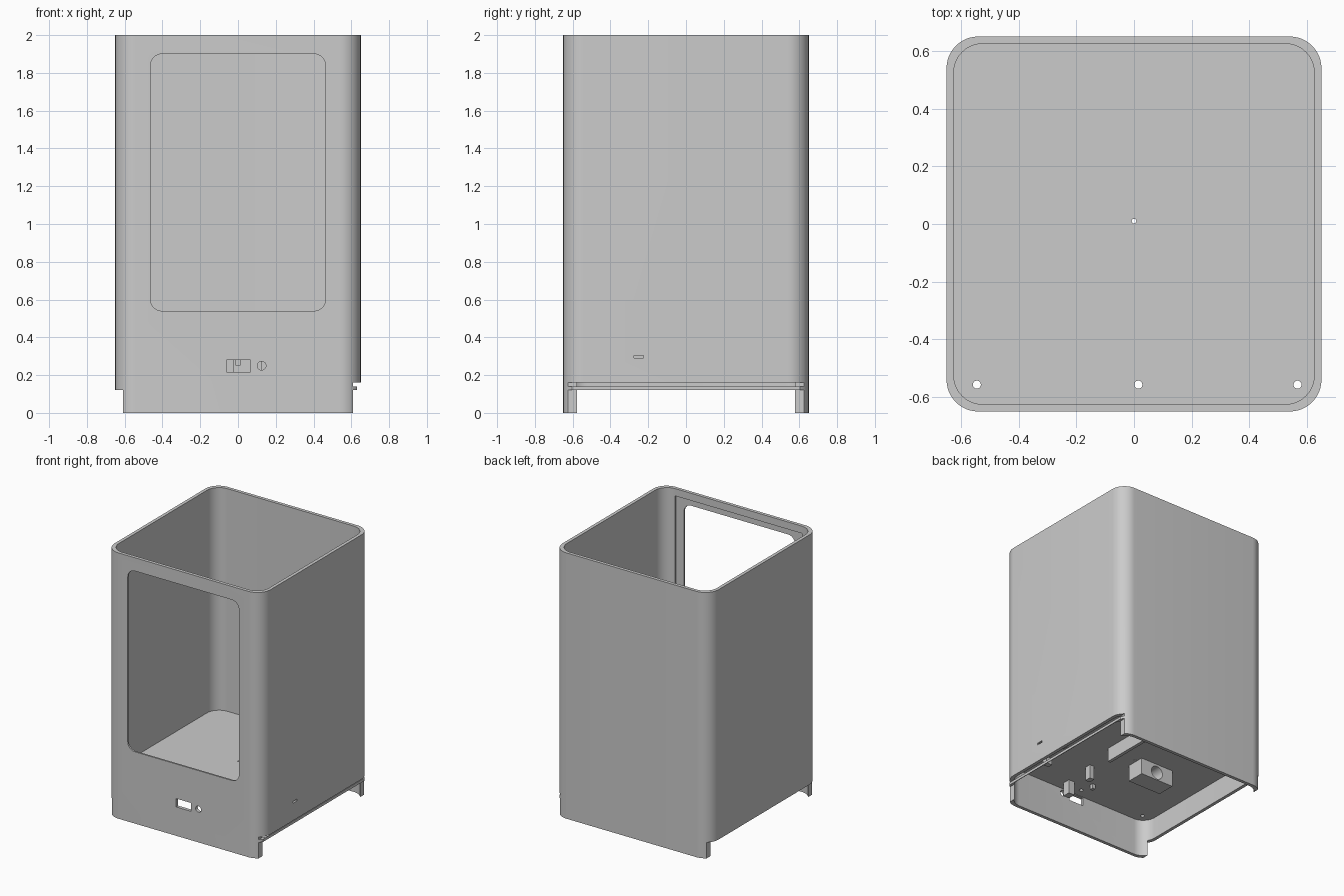
import bpy, bmesh, math
from mathutils import Matrix, Vector

cube = bpy.data.objects.get("Cube")
if cube:
    bpy.data.objects.remove(cube, do_unlink=True)

grey = bpy.data.materials.new("plain grey")
grey.use_nodes = True
colour = (0.6, 0.6, 0.6, 1)
grey.diffuse_color = colour
grey.node_tree.nodes["Principled BSDF"].inputs["Base Color"].default_value = colour

HALF, WALL, RADIUS = 0.65, 0.025, 0.11
FLOOR_LOW, FLOOR_TOP = 0.285, 0.325


def finish(name, bm):
    bmesh.ops.recalc_face_normals(bm, faces=bm.faces)
    mesh = bpy.data.meshes.new(name)
    bm.to_mesh(mesh)
    bm.free()
    mesh.materials.append(grey)
    obj = bpy.data.objects.new(name, mesh)
    bpy.context.collection.objects.link(obj)
    return obj


def rounded_prism(name, hx, hy, r, low, high, steps=12, matrix=Matrix()):
    """Extruded rounded rectangle, from low to high along local z."""
    bm = bmesh.new()
    verts = []
    for i, (sx, sy) in enumerate(((1, 1), (-1, 1), (-1, -1), (1, -1))):
        for k in range(steps + 1):
            a = math.pi / 2 * (i + k / steps)
            verts.append(bm.verts.new((sx * (hx - r) + r * math.cos(a),
                                       sy * (hy - r) + r * math.sin(a), low)))
    face = bm.faces.new(verts)
    new = bmesh.ops.extrude_face_region(bm, geom=[face])["geom"]
    bmesh.ops.translate(bm, vec=(0, 0, high - low),
                        verts=[v for v in new if isinstance(v, bmesh.types.BMVert)])
    bmesh.ops.transform(bm, matrix=matrix, verts=bm.verts)
    return finish(name, bm)


def box(name, low, high):
    low, high = Vector(low), Vector(high)
    bm = bmesh.new()
    bmesh.ops.create_cube(bm, size=1, matrix=Matrix.Translation((low + high) / 2)
                          @ Matrix.Diagonal((high - low).to_4d()))
    return finish(name, bm)


def cylinder(name, centre, r, depth, along_y=False):
    bm = bmesh.new()
    turn = Matrix.Rotation(math.pi / 2, 4, "X") if along_y else Matrix()
    bmesh.ops.create_cone(bm, cap_ends=True, segments=24, radius1=r, radius2=r,
                          depth=depth, matrix=Matrix.Translation(centre) @ turn)
    return finish(name, bm)


def cut(target, cutters):
    """Subtract the cutters, bake the result and drop the cutters."""
    bpy.context.view_layer.objects.active = target
    for c in cutters:
        c.hide_render = True
        mod = target.modifiers.new("cut", "BOOLEAN")
        mod.operation, mod.solver, mod.object = "DIFFERENCE", "EXACT", c
        bpy.ops.object.modifier_apply(modifier=mod.name)
        bpy.data.objects.remove(c, do_unlink=True)


def smooth(obj):
    bpy.ops.object.select_all(action="DESELECT")
    obj.select_set(True)
    bpy.context.view_layer.objects.active = obj
    bpy.ops.object.shade_smooth_by_angle(angle=math.radians(30))


# Housing: rounded column with a cavity above and below the floor
housing = rounded_prism("housing", HALF, HALF, RADIUS, 0, 2)
inner = HALF - WALL
cutters = [rounded_prism("cavity", inner, inner, RADIUS - 0.01, a, b)
           for a, b in ((FLOOR_TOP, 2.1), (-0.1, FLOOR_LOW))]

# Window with a shallow square rebate on the inside of the front wall
upright = Matrix.Translation((0, 0, 1.22)) @ Matrix.Rotation(math.pi / 2, 4, "X")
cutters.append(rounded_prism("window", 0.463, 0.68, 0.06, 0.5, 0.8, 8, upright))
cutters.append(box("rebate", (-0.53, -0.637, 0.48), (0.53, -0.55, 1.945)))

# Lower sides are open, with a rail notch on the left side
cutters += [
    box("right_opening", (-0.8, -0.8, -0.1), (-0.61, 0.8, 0.12)),
    box("left_opening", (0.61, -0.8, -0.1), (0.8, 0.8, 0.12)),
    box("rail_end", (0.63, -0.8, 0.11), (0.8, 0.8, 0.15)),
    box("rail_groove", (0.61, -0.8, 0.14), (0.8, 0.8, 0.16)),
]

# Port, button hole, card slot and floor holes
cutters += [
    box("port", (-0.06, -0.7, 0.217), (0.065, -0.6, 0.28)),
    cylinder("button_hole", (0.125, -0.64, 0.25), 0.023, 0.12, True),
    box("card_slot", (0.58, -0.275, 0.291), (0.7, -0.225, 0.305)),
    cylinder("pin_hole", (0, 0.01, 0.31), 0.008, 0.06),
]
cutters += [cylinder("floor_hole", (x, -0.557, 0.3), 0.014, 0.2)
            for x in (-0.545, 0.015, 0.567)]
cut(housing, cutters)
smooth(housing)

# Brackets hanging under the floor
hang = FLOOR_LOW + 0.01
for name, x, y, w, d, low in (
        ("long_bracket", 0.235, 0.2, 0.025, 0.38, 0.18),
        ("board_post", 0.178, -0.27, 0.04, 0.05, 0.18),
        ("button_post", 0.15, -0.53, 0.05, 0.06, 0.18),
        ("port_post", 0, -0.45, 0.025, 0.03, 0.25),
        ("card_front_block", 0.48, -0.37, 0.05, 0.04, 0.235),
        ("card_back_block", 0.54, -0.13, 0.05, 0.04, 0.25)):
    box(name, (x - w / 2, y - d / 2, low), (x + w / 2, y + d / 2, hang))

# Motor cradle with a round bore facing the back
cradle = box("cradle", (-0.3, -0.08, 0.16), (-0.02, 0.06, hang))
cut(cradle, [cylinder("bore", (-0.16, 0.05, 0.22), 0.05, 0.16, True)])
smooth(cradle)
